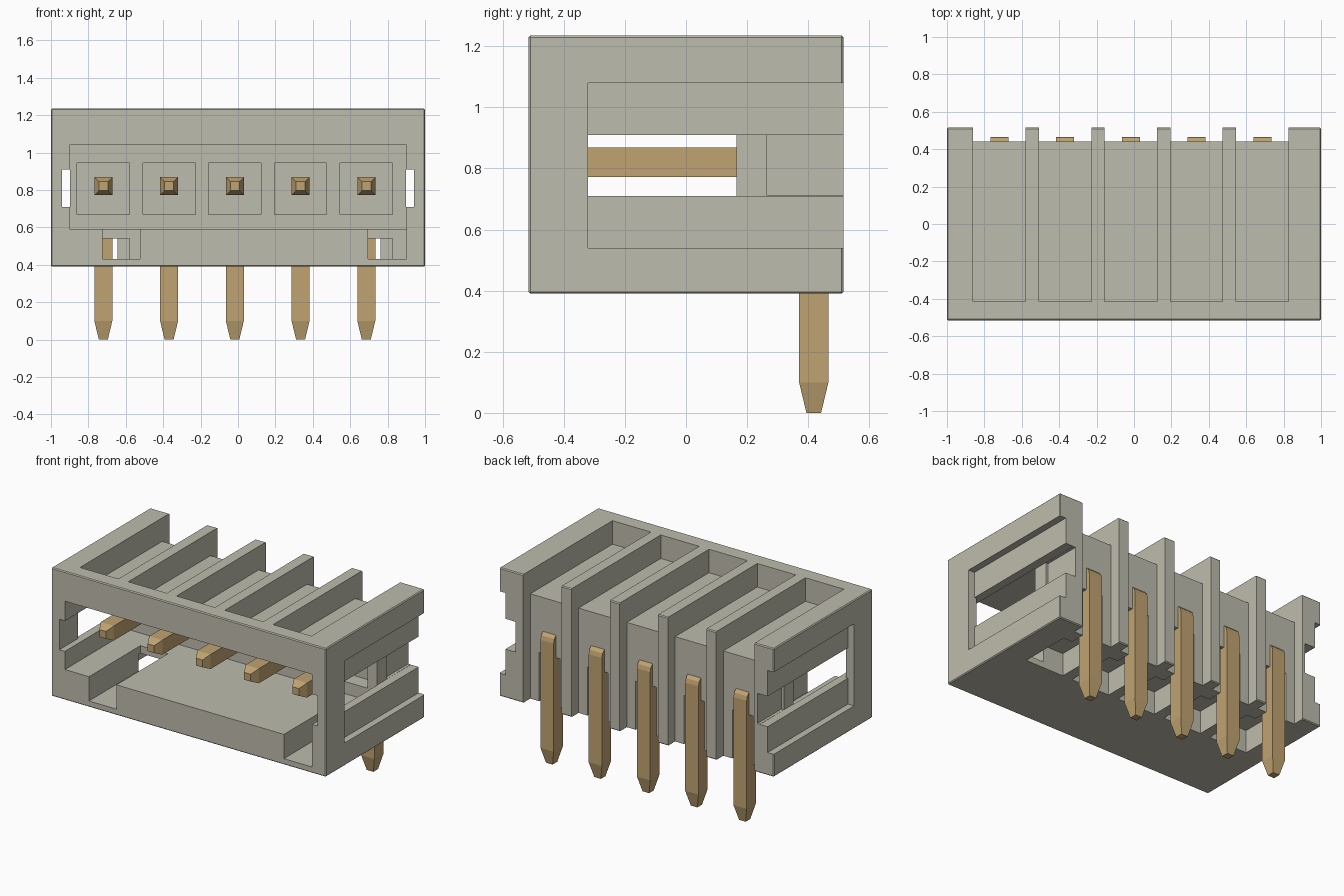
import bpy, bmesh

cube = bpy.data.objects.get("Cube")
if cube:
    bpy.data.objects.remove(cube, do_unlink=True)


def material(name, rgb):
    m = bpy.data.materials.new(name)
    m.use_nodes = True
    m.diffuse_color = (*rgb, 1)
    bsdf = m.node_tree.nodes["Principled BSDF"]
    bsdf.inputs["Base Color"].default_value = (*rgb, 1)
    bsdf.inputs["Roughness"].default_value = 0.6
    return m


PLASTIC = material("warm grey plastic", (0.515, 0.503, 0.418))
BRASS = material("brass", (0.527, 0.371, 0.168))


def new_object(name, bm, mat):
    bmesh.ops.recalc_face_normals(bm, faces=bm.faces)
    me = bpy.data.meshes.new(name)
    bm.to_mesh(me)
    bm.free()
    me.materials.append(mat)
    ob = bpy.data.objects.new(name, me)
    bpy.context.scene.collection.objects.link(ob)
    return ob


def box(name, x, y, z, mat, bevel=0):
    """Box from (min, max) ranges."""
    bm = bmesh.new()
    bmesh.ops.create_cube(bm, size=1)
    for v in bm.verts:
        v.co = [r[0] if c < 0 else r[1] for c, r in zip(v.co, (x, y, z))]
    if bevel:
        bmesh.ops.bevel(bm, geom=bm.edges[:], offset=bevel, segments=1,
                        affect='EDGES', profile=0.5)
    return new_object(name, bm, mat)


PIN_X = [-0.72 + 0.3515 * i for i in range(5)]
housing = box("housing", (-1, 1), (-0.515, 0.515), (0.39, 1.235), PLASTIC, 0.006)

# Ranges removed from the housing
cuts = [
    ((-0.9, 0.9), (-0.6, 0.165), (0.59, 1.04)),        # mating cavity
    ((-0.94, 0.94), (-0.6, 0.163), (0.71, 0.91)),      # side grooves in cavity
    ((-0.725, -0.525), (-0.6, 0.02), (0.43, 0.62)),    # keyways in the floor
    ((0.695, 0.9), (-0.6, 0.02), (0.43, 0.62)),
]
for s in (-1, 1):
    def span(a):
        return tuple(sorted((s * a, s * 1.1)))
    cuts += [
        (span(0.955), (-0.32, 0.6), (0.54, 1.08)),     # shallow side recess
        (span(0.898), (-0.32, 0.6), (0.71, 0.91)),     # side window slot
        (span(0.88), (0.265, 0.6), (0.711, 0.909)),    # deeper rear of the slot
    ]
for px in PIN_X:
    wide, narrow = (px - 0.14, px + 0.14), (px - 0.075, px + 0.075)
    cuts += [
        (wide, (-0.415, 0.6), (1.08, 1.3)),            # top pocket
        (wide, (0.0, 0.34), (0.3, 0.54)),              # bottom pocket
        (wide, (0.44, 0.6), (0.3, 1.3)),               # rear gap between ribs
        (wide, (0.1, 0.265), (0.67, 0.945)),           # core behind cavity wall
        (narrow, (0.33, 0.5), (0.3, 0.71)),            # pin channel
    ]

# Cut the housing, then discard the cutters
cutters = []
for i, c in enumerate(cuts):
    ob = box("cutter", *c, PLASTIC)
    ob.hide_render = True
    mod = housing.modifiers.new(f"cut_{i}", 'BOOLEAN')
    mod.operation, mod.solver, mod.object = 'DIFFERENCE', 'EXACT', ob
    cutters.append(ob)
bpy.context.view_layer.update()
deps = bpy.context.evaluated_depsgraph_get()
carved = bpy.data.meshes.new_from_object(housing.evaluated_get(deps))
housing.modifiers.clear()
housing.data = carved
for ob in cutters:
    bpy.data.objects.remove(ob, do_unlink=True)


def pin(name, px):
    """Right-angle square pin: rings swept along the (y, z) bend."""
    w, t = 0.048, 0.024
    # each ring: lower/inner point, upper/outer point, half width
    rings = [
        ((-0.38, 0.796), (-0.38, 0.844), t),
        ((-0.33, 0.772), (-0.33, 0.868), w),
        ((0.37, 0.772), (0.41, 0.868), w),
        ((0.37, 0.772), (0.437, 0.861), w),
        ((0.37, 0.772), (0.459, 0.839), w),
        ((0.37, 0.772), (0.466, 0.812), w),
        ((0.37, 0.1), (0.466, 0.1), w),
        ((0.394, 0), (0.442, 0), t),
    ]
    bm = bmesh.new()
    loops = []
    for a, b, h in rings:
        loops.append([bm.verts.new((px + sx * h, *p))
                      for sx, p in ((-1, a), (1, a), (1, b), (-1, b))])
    for p, q in zip(loops, loops[1:]):
        for i in range(4):
            j = (i + 1) % 4
            bm.faces.new((p[i], p[j], q[j], q[i]))
    bm.faces.new(loops[0])
    bm.faces.new(loops[-1][::-1])
    bmesh.ops.remove_doubles(bm, verts=bm.verts, dist=1e-5)
    return new_object(name, bm, BRASS)


for i, px in enumerate(PIN_X):
    pin(f"contact_pin_{i + 1}", px)
